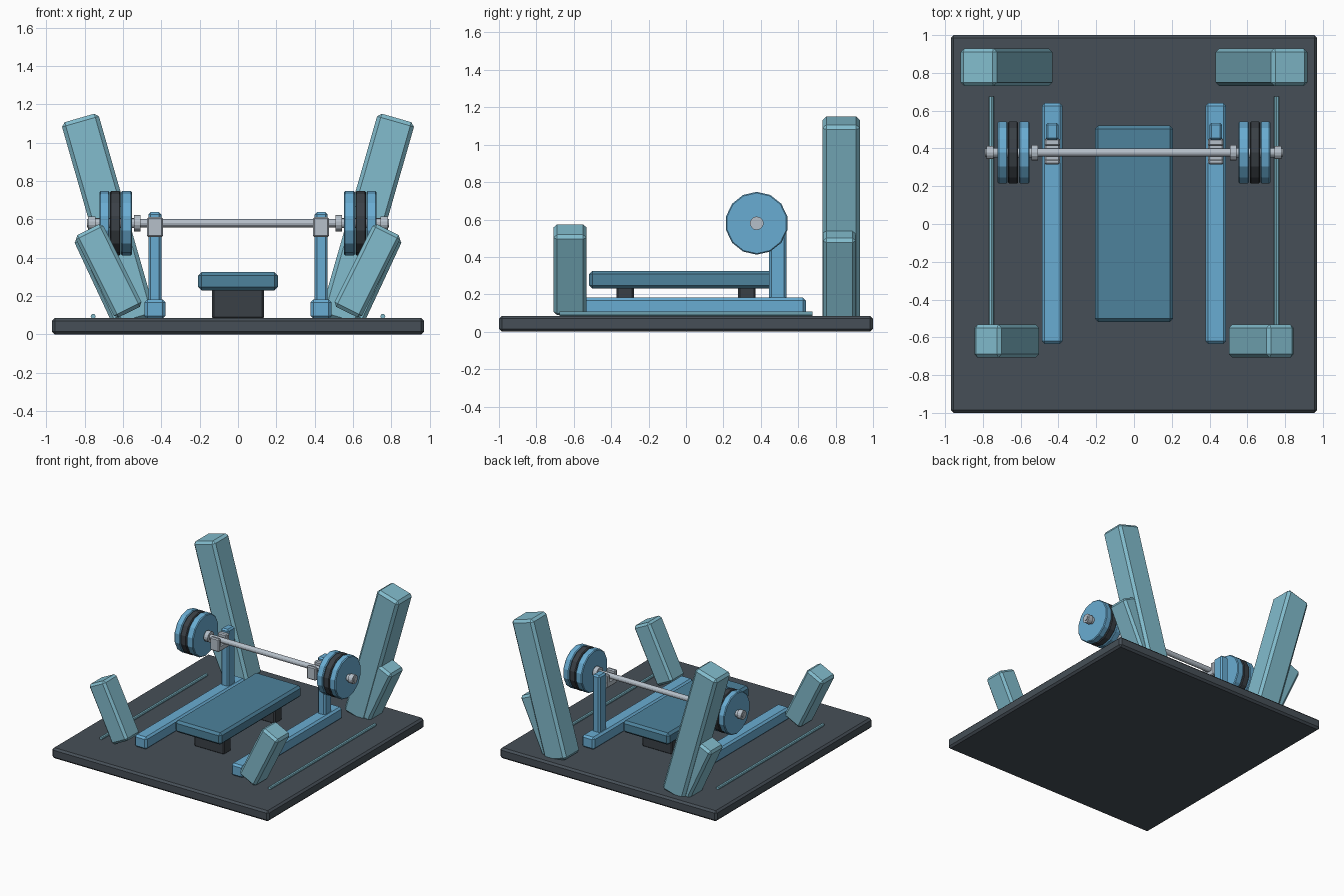
import bpy, bmesh, math
from mathutils import Matrix, Vector

if "Cube" in bpy.data.objects:
    bpy.data.objects.remove(bpy.data.objects["Cube"])


def material(name, r, g, b):
    lin = [((c / 255 + 0.055) / 1.055) ** 2.4 for c in (r, g, b)]
    m = bpy.data.materials.new(name)
    m.diffuse_color = (*lin, 1)
    m.use_nodes = True
    m.node_tree.nodes["Principled BSDF"].inputs["Base Color"].default_value = m.diffuse_color
    return m


SLATE = material("slate floor", 70, 79, 87)
DARK = material("dark rubber", 58, 64, 70)
PAD = material("deep blue pad", 77, 130, 156)
BLUE = material("sky blue", 105, 172, 210)
CRYSTAL = material("pale teal crystal", 130, 188, 205)
STEEL = material("light steel", 182, 192, 202)


def finish(name, bm, mat, bevel):
    me = bpy.data.meshes.new(name)
    bm.to_mesh(me)
    bm.free()
    me.materials.append(mat)
    ob = bpy.data.objects.new(name, me)
    bpy.context.collection.objects.link(ob)
    if bevel:
        mod = ob.modifiers.new("edge", 'BEVEL')
        mod.width = bevel
        mod.segments = 1
        mod.limit_method = 'ANGLE'
        mod.angle_limit = math.radians(50)
    return ob


def box(name, centre, size, mat, bevel=0.012, tilt=0.0):
    """Bevelled box, tilted in the xz plane (positive leans to +x)."""
    bm = bmesh.new()
    bmesh.ops.create_cube(bm, size=1)
    m = (Matrix.Translation(centre) @ Matrix.Rotation(math.radians(tilt), 4, 'Y')
         @ Matrix.Diagonal((*size, 1)))
    bmesh.ops.transform(bm, matrix=m, verts=bm.verts)
    return finish(name, bm, mat, bevel)


def rod(name, centre, radius, length, mat, axis='X', sides=14, bevel=0.0):
    """Low-poly cylinder along x or y, with a corner pointing up."""
    bm = bmesh.new()
    bmesh.ops.create_cone(bm, cap_ends=True, segments=sides, radius1=radius,
                          radius2=radius, depth=length)
    if axis == 'X':
        turn = Matrix.Rotation(math.pi / 2, 4, 'Z') @ Matrix.Rotation(math.pi / 2, 4, 'X')
    else:
        turn = Matrix.Rotation(math.pi / 2, 4, 'X')
    bmesh.ops.transform(bm, matrix=Matrix.Translation(centre) @ turn, verts=bm.verts)
    return finish(name, bm, mat, bevel)


BAR_Y, BAR_Z = 0.378, 0.58

# Floor and bench
box("floor_slab", (0, 0, 0.0425), (1.94, 2, 0.085), SLATE, 0.015)
box("bench_pad", (0, 0.002, 0.278), (0.415, 1.04, 0.096), PAD, 0.018)
for label, y in (("front", -0.325), ("back", 0.325)):
    box(f"bench_support_{label}", (0, y, 0.16), (0.27, 0.095, 0.16), DARK, 0.01)

# Bar
rod("bar", (0, BAR_Y, BAR_Z), 0.021, 1.575, STEEL, sides=12)

for side, s in (("left", -1), ("right", 1)):
    # Rack: floor rail, upright and hook for the bar
    rx = 0.433 * s
    box(f"rack_rail_{side}", (rx, 0.003, 0.132), (0.11, 1.275, 0.1), BLUE, 0.015)
    box(f"rack_upright_{side}", (rx, 0.49, 0.385), (0.068, 0.092, 0.505), BLUE)
    box(f"hook_base_{side}", (rx, 0.385, 0.532), (0.082, 0.14, 0.05), STEEL, 0.008)
    box(f"hook_lip_{side}", (rx, 0.33, 0.56), (0.082, 0.03, 0.106), STEEL, 0.008)
    box(f"hook_back_{side}", (rx, 0.432, 0.56), (0.082, 0.04, 0.106), STEEL, 0.008)

    # Plates, collars and sleeve on each end of the bar
    for name, x, r, w, mat, bev in (
            ("inner_plate", 0.581, 0.168, 0.056, BLUE, 0.006),
            ("middle_plate", 0.640, 0.168, 0.054, DARK, 0.006),
            ("outer_plate", 0.696, 0.168, 0.052, BLUE, 0.006),
            ("inner_collar", 0.525, 0.042, 0.036, STEEL, 0),
            ("end_collar", 0.763, 0.036, 0.038, STEEL, 0),
            ("sleeve", 0.645, 0.026, 0.24, STEEL, 0)):
        rod(f"{name}_{side}", (x * s, BAR_Y, BAR_Z), r, w, mat, bevel=bev)

    # Leaning crystals and the thin strip on the floor
    box(f"tall_crystal_{side}", (0.675 * s, 0.83, 0.6), (0.2, 0.2, 1.1), CRYSTAL, 0.02, 16 * s)
    box(f"front_crystal_{side}", (0.674 * s, -0.62, 0.332), (0.16, 0.175, 0.48), CRYSTAL, 0.018, 26.5 * s)
    box(f"back_crystal_{side}", (0.685 * s, 0.82, 0.31), (0.16, 0.175, 0.48), CRYSTAL, 0.018, 25 * s)
    rod(f"floor_strip_{side}", (0.755 * s, 0, 0.095), 0.013, 1.35, CRYSTAL, axis='Y', sides=8)
